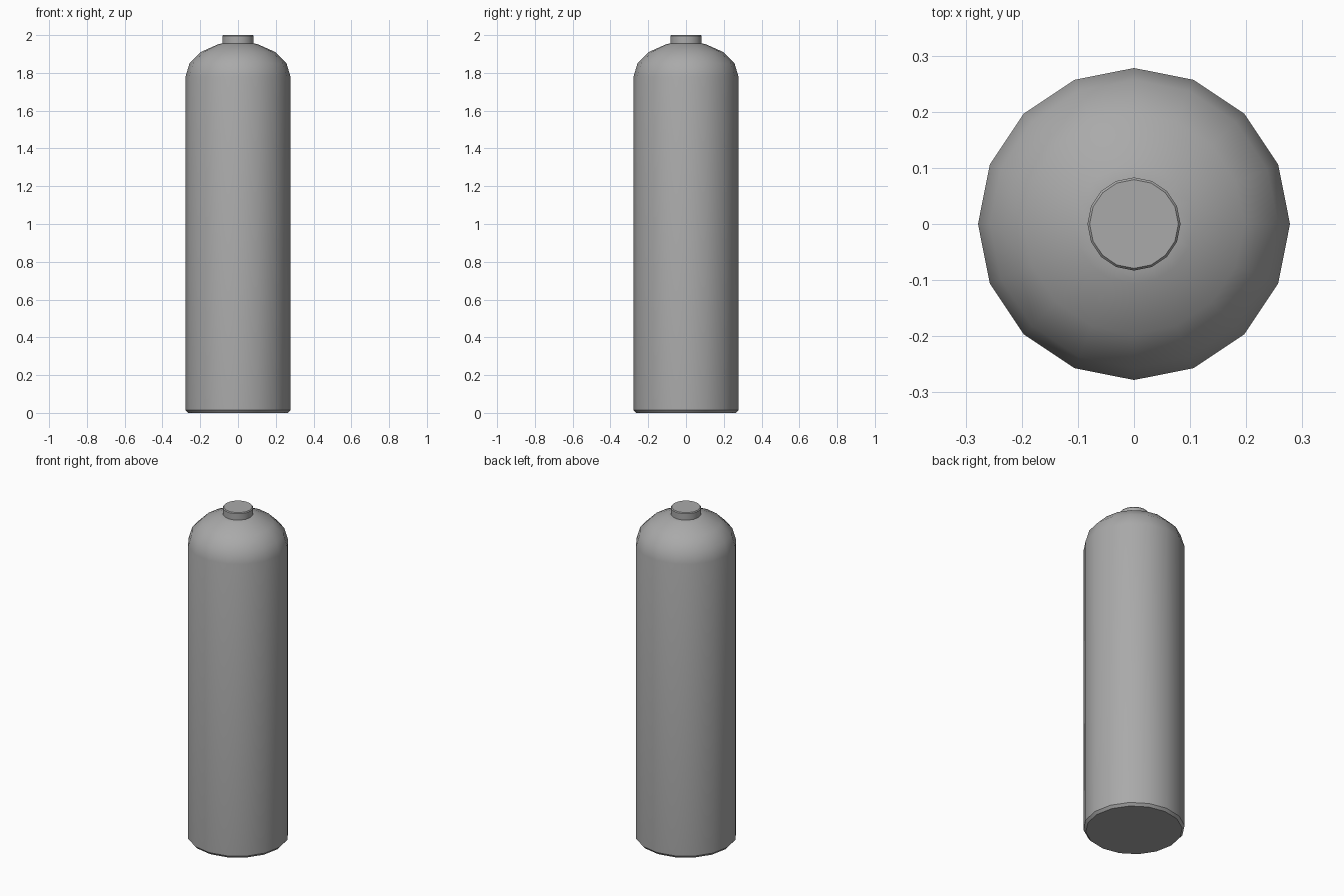
import bpy
import bmesh
import math

cube = bpy.data.objects.get("Cube")
if cube:
    bpy.data.objects.remove(cube, do_unlink=True)

SIDES = 16

grey = bpy.data.materials.new("plain_grey")
grey.use_nodes = True
colour = (0.4, 0.4, 0.4, 1)
grey.diffuse_color = colour
grey.node_tree.nodes["Principled BSDF"].inputs["Base Color"].default_value = colour


def lathe(name, profile, angle):
    """Spin an (r, z) profile around z, cap both ends and shade smooth."""
    bm = bmesh.new()
    rings = []
    for r, z in profile:
        turn = [2 * math.pi * i / SIDES for i in range(SIDES)]
        rings.append([bm.verts.new((r * math.cos(a), r * math.sin(a), z)) for a in turn])
    for low, high in zip(rings, rings[1:]):
        for i in range(SIDES):
            j = (i + 1) % SIDES
            bm.faces.new((low[i], low[j], high[j], high[i]))
    bm.faces.new(rings[0][::-1])
    bm.faces.new(rings[-1])
    mesh = bpy.data.meshes.new(name)
    bm.to_mesh(mesh)
    bm.free()
    mesh.materials.append(grey)
    obj = bpy.data.objects.new(name, mesh)
    bpy.context.collection.objects.link(obj)
    bpy.ops.object.select_all(action="DESELECT")
    obj.select_set(True)
    bpy.context.view_layer.objects.active = obj
    bpy.ops.object.shade_smooth_by_angle(angle=math.radians(angle))


# Cylinder body: chamfered foot, straight wall and rounded shoulder
RADIUS, WALL_TOP, DOME = 0.278, 1.78, 0.185
shoulder = [(RADIUS * math.cos(math.radians(a)), WALL_TOP + DOME * math.sin(math.radians(a)))
            for a in (0, 22.5, 45, 67.5, 73)]
lathe("tank_body", [(0.265, 0), (RADIUS, 0.015)] + shoulder, 35)

# Short capped neck with a fine chamfer on the rim
lathe("tank_neck", [(0.083, 1.95), (0.083, 1.995), (0.079, 2.0)], 35)
